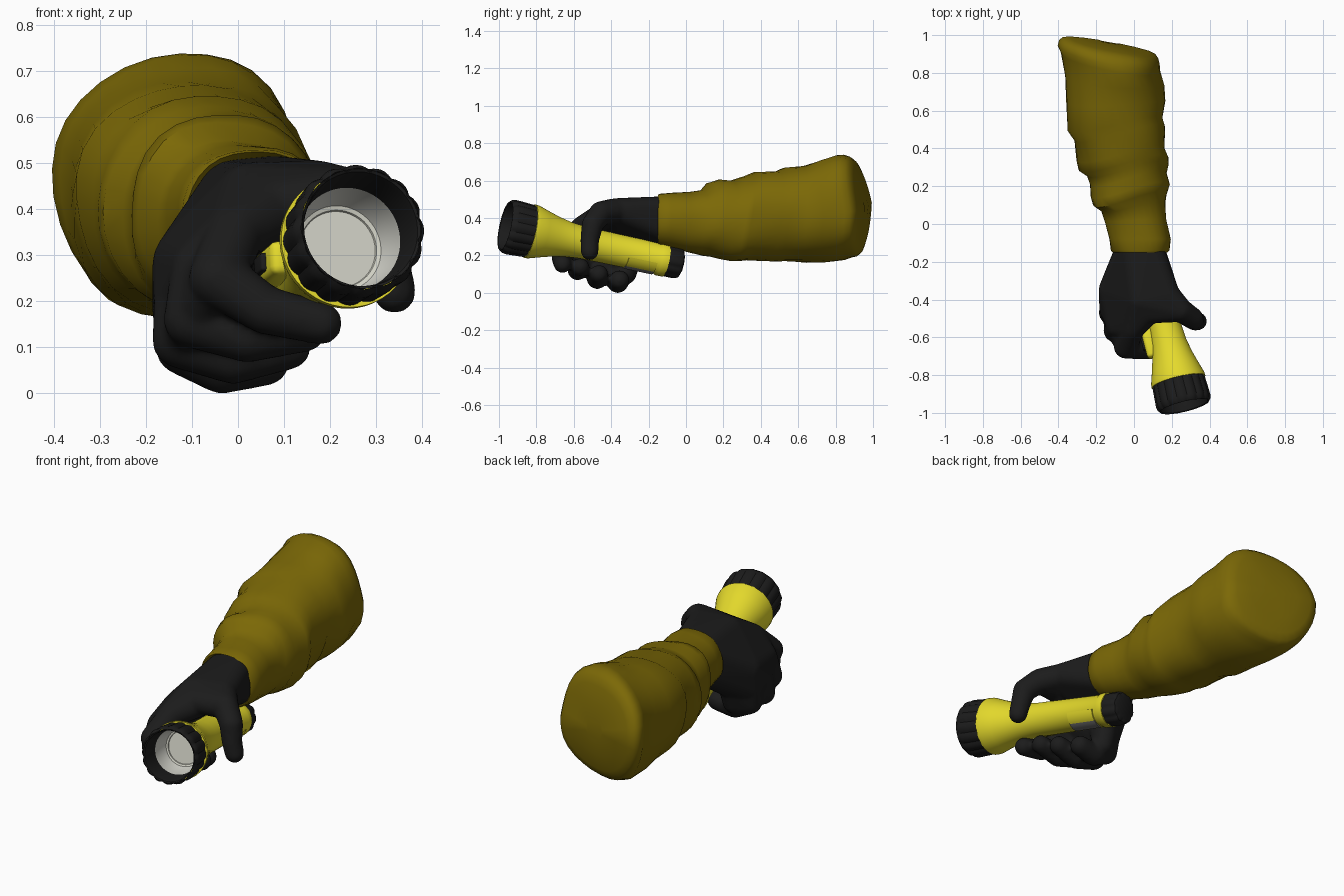
import bpy, bmesh
from math import sin, cos, pi, radians
from mathutils import Vector, Matrix

cube = bpy.data.objects.get("Cube")
if cube:
    bpy.data.objects.remove(cube)


def material(name, *rgb):
    m = bpy.data.materials.new(name)
    m.use_nodes = True
    m.diffuse_color = (*rgb, 1)
    m.node_tree.nodes["Principled BSDF"].inputs["Base Color"].default_value = (*rgb, 1)
    return m


OLIVE = material("olive cloth", .2, .14, .002)
GLOVE = material("black glove", .0115, .0115, .0115)
RUBBER = material("black rubber", .0115, .0115, .0115)
YELLOW = material("yellow plastic", .78, .7, .025)
PALE = material("pale lens", .64, .64, .56)
SILVER = material("silver reflector", .66, .66, .6)
GREY = material("grey plate", .19, .19, .19)


def finish(name, bm, mat, matrix=None, angle=35):
    bmesh.ops.recalc_face_normals(bm, faces=bm.faces[:])
    mesh = bpy.data.meshes.new(name)
    bm.to_mesh(mesh)
    bm.free()
    mesh.materials.append(mat)
    ob = bpy.data.objects.new(name, mesh)
    bpy.context.collection.objects.link(ob)
    if matrix:
        ob.matrix_world = matrix
    bpy.ops.object.select_all(action='DESELECT')
    ob.select_set(True)
    bpy.context.view_layer.objects.active = ob
    bpy.ops.object.shade_smooth_by_angle(angle=radians(angle))
    return ob


def skin(bm, rings, closed=True):
    """Bridge consecutive rings of points with quads."""
    rows = [[bm.verts.new(p) for p in ring] for ring in rings]
    n = len(rows[0])
    for a, b in zip(rows, rows[1:]):
        for i in range(n if closed else n - 1):
            j = (i + 1) % n
            bm.faces.new((a[i], a[j], b[j], b[i]))
    return rows


# Torch frame: local z runs from lens to tail, local x to the right side, local y up
front, tail = Vector((.265, -.955, .355)), Vector((.04, -.035, .157))
w = (tail - front).normalized()
u = Vector((0, 0, 1)).cross(w).normalized()
v = w.cross(u)
TORCH = Matrix((u, v, w)).transposed().to_4x4()
TORCH.translation = front


def lathe(name, profile, mat, lobes=0, depth=0, n=48, caps=False):
    """Revolve (distance, radius) points, optionally with a scalloped outside."""
    bm = bmesh.new()
    rings = []
    for d, r in profile:
        ring = []
        for i in range(n):
            a = 2 * pi * i / n
            k = r + depth * (abs(cos(lobes * a / 2)) - .6) if lobes else r
            ring.append((k * cos(a), k * sin(a), d))
        rings.append(ring)
    rows = skin(bm, rings)
    if caps:
        bm.faces.new(rows[-1])
    return finish(name, bm, mat, TORCH)


lathe("torch_body", [(.1, .125), (.125, .13), (.125, .146), (.145, .145), (.2, .128), (.27, .108),
                     (.34, .094), (.42, .087), (.84, .083), (.85, .089), (.89, .089),
                     (.89, .07)], YELLOW)
lathe("head_ring", [(.126, .125), (.126, .139), (.06, .143), (.02, .145), (0, .141), (-.012, .132)],
      RUBBER, 16, .007, 96)
lathe("head_lip", [(-.012, .133), (-.008, .127), (.01, .123), (.1, .114)], RUBBER)
lathe("reflector", [(.098, .115), (.115, .112), (.2, .096), (.21, .09)], SILVER)
lathe("lens", [(.2, .095), (.203, .086), (.208, .084)], PALE, caps=True)
lathe("tail_cap", [(.875, .07), (.88, .084), (.95, .085), (.97, .077), (.978, .06)],
      RUBBER, 10, .006, 60, True)


def block(name, size, centre, mat, bevel):
    bm = bmesh.new()
    bmesh.ops.create_cube(bm, size=1)
    bmesh.ops.scale(bm, vec=size, verts=bm.verts[:])
    bmesh.ops.translate(bm, vec=centre, verts=bm.verts[:])
    bmesh.ops.bevel(bm, geom=bm.edges[:], offset=bevel, segments=3, affect='EDGES', profile=.5)
    finish(name, bm, mat, TORCH)


block("switch_housing", (.06, .075, .17), (.1, 0, .37), YELLOW, .018)
block("switch_button", (.02, .04, .07), (.131, 0, .37), RUBBER, .006)


# Raised clip on the underside of the grip: yellow flank and grey base
def clip(name, start, mat):
    bm = bmesh.new()
    arc = [radians(start + 5 * i) for i in range(9)]
    skin(bm, [[(r * cos(a), r * sin(a), d) for a in arc]
              for d, r in ((.67, .08), (.67, .09), (.83, .089), (.83, .08))], closed=False)
    finish(name, bm, mat, TORCH)


clip("clip_flank", 198, YELLOW)
clip("clip_base", 238, GREY)

# Glove: hulls around spheres, fused into one soft surface
ball = bmesh.new()
bmesh.ops.create_icosphere(ball, subdivisions=3, radius=1)
DIRS = [p.co.copy() for p in ball.verts]
ball.free()
glove = bmesh.new()


def hull(*balls):
    pts = [glove.verts.new(Vector(b[:3]) + d * b[3]) for b in balls for d in DIRS]
    bmesh.ops.convex_hull(glove, input=pts)


def chain(*balls):
    for a, b in zip(balls, balls[1:]):
        hull(a, b)


def slim(b):
    return (*b[:3], b[3] - .012)


WRIST = [(.08, -.11, .445, .071), (-.01, -.11, .43, .077), (.085, -.11, .335, .07), (-.02, -.11, .34, .07)]
INDEX, MIDDLE = (-.005, -.55, .35, .064), (-.08, -.54, .27, .066)
RING, PINKY = (-.115, -.45, .21, .068), (-.122, -.36, .18, .065)
INDEX_MID, MIDDLE_MID = (-.045, -.65, .25, .063), (-.1, -.565, .16, .062)
RING_MID, PINKY_MID = (-.125, -.47, .115, .062), (-.118, -.37, .1, .062)
THUMB, BACK, HEEL = (.175, -.37, .44, .066), (.03, -.4, .425, .076), (-.1, -.35, .28, .087)
THUMB_MID, WEB = (.245, -.455, .425, .064), (.07, -.47, .41, .058)
hull(*WRIST, BACK, HEEL, THUMB)
hull(BACK, HEEL, INDEX, MIDDLE, RING, PINKY)
hull(THUMB, BACK, INDEX, WEB)
hull(THUMB, BACK, THUMB_MID, WEB)
# side of the palm, filled between the knuckle rows
hull(WRIST[3], HEEL, PINKY, (-.06, -.29, .2, .06))
hull(HEEL, PINKY, PINKY_MID, (-.06, -.29, .2, .06), (-.06, -.32, .1, .055))
hull(*[slim(b) for b in (MIDDLE, RING, PINKY, MIDDLE_MID, RING_MID, PINKY_MID)])
hull(*[slim(b) for b in (INDEX, MIDDLE, INDEX_MID, MIDDLE_MID)])
chain(INDEX, INDEX_MID, (.06, -.665, .18, .053), (.18, -.66, .152, .047))
chain(MIDDLE, MIDDLE_MID, (.02, -.58, .12, .054), (.145, -.565, .137, .048))
chain(RING, RING_MID, (-.01, -.475, .075, .056), (.11, -.465, .1, .049))
chain(PINKY, PINKY_MID, (-.035, -.365, .056, .058), (.06, -.355, .068, .052))
chain(THUMB, THUMB_MID, (.31, -.5, .365, .058), (.325, -.515, .28, .05),
      (.34, -.515, .22, .047))
hand = finish("glove", glove, GLOVE)
fuse = hand.modifiers.new("fuse", 'REMESH')
fuse.mode = 'VOXEL'
fuse.voxel_size = .01
fuse.use_smooth_shade = True
soft = hand.modifiers.new("soften", 'SMOOTH')
soft.factor = .5
soft.iterations = 7

# Sleeve: sections given as y, x range, z range
SECTIONS = [(-.11, -.09, .16, .27, .51), (-.15, -.11, .18, .255, .525), (-.14, -.12, .19, .25, .53),
            (-.08, -.13, .195, .24, .535), (.02, -.155, .17, .215, .54), (.09, -.175, .165, .2, .55),
            (.13, -.22, .17, .195, .59), (.18, -.235, .185, .18, .605), (.24, -.235, .17, .165, .595),
            (.29, -.25, .185, .165, .61), (.32, -.29, .185, .17, .62), (.37, -.3, .165, .17, .645),
            (.48, -.315, .165, .17, .65), (.53, -.35, .15, .17, .67), (.65, -.36, .165, .165, .68),
            (.76, -.37, .155, .16, .705), (.86, -.385, .14, .17, .73), (.895, -.4, .14, .185, .735)]
SIDES = 30


def section(y, x0, x1, z0, z1, size=1):
    cx, cz = (x0 + x1) / 2, (z0 + z1) / 2
    end = max(0, min(1, (y - .5) / .35))
    fold = max(0, min(1, y / .12)) * (1 - end)
    ring = []
    for i in range(SIDES):
        a = 2 * pi * i / SIDES
        rough = 1 + .014 * sin(3 * a + 11 * y) + .01 * sin(5 * a - 23 * y)
        c, s = cos(a), sin(a)
        k = size * rough / (abs(c) ** 2.2 + abs(s) ** 2.2) ** (1 / 2.2)
        dx, dz = k * c * (x1 - x0) / 2, k * s * (z1 - z0) / 2
        slant = fold * (.14 * dx + .02 * sin(2 * a)) - end * (.18 * dx + (.2 if dz > 0 else -.06) * dz)
        # the wide end leans towards the left at the top
        ring.append((cx + dx + .12 * end * dz * s * s, y + slant, cz + dz - .1 * end * dx * c * c))
    return ring


bm = bmesh.new()
rings = [section(*s) for s in SECTIONS]
last = SECTIONS[-1][1:]
rings += [section(y, *last, size) for y, size in ((.925, .97), (.944, .91), (.955, .78), (.962, .5), (.965, .2))]
rows = skin(bm, rings)
bm.faces.new(rows[-1])
finish("sleeve", bm, OLIVE, angle=42)
